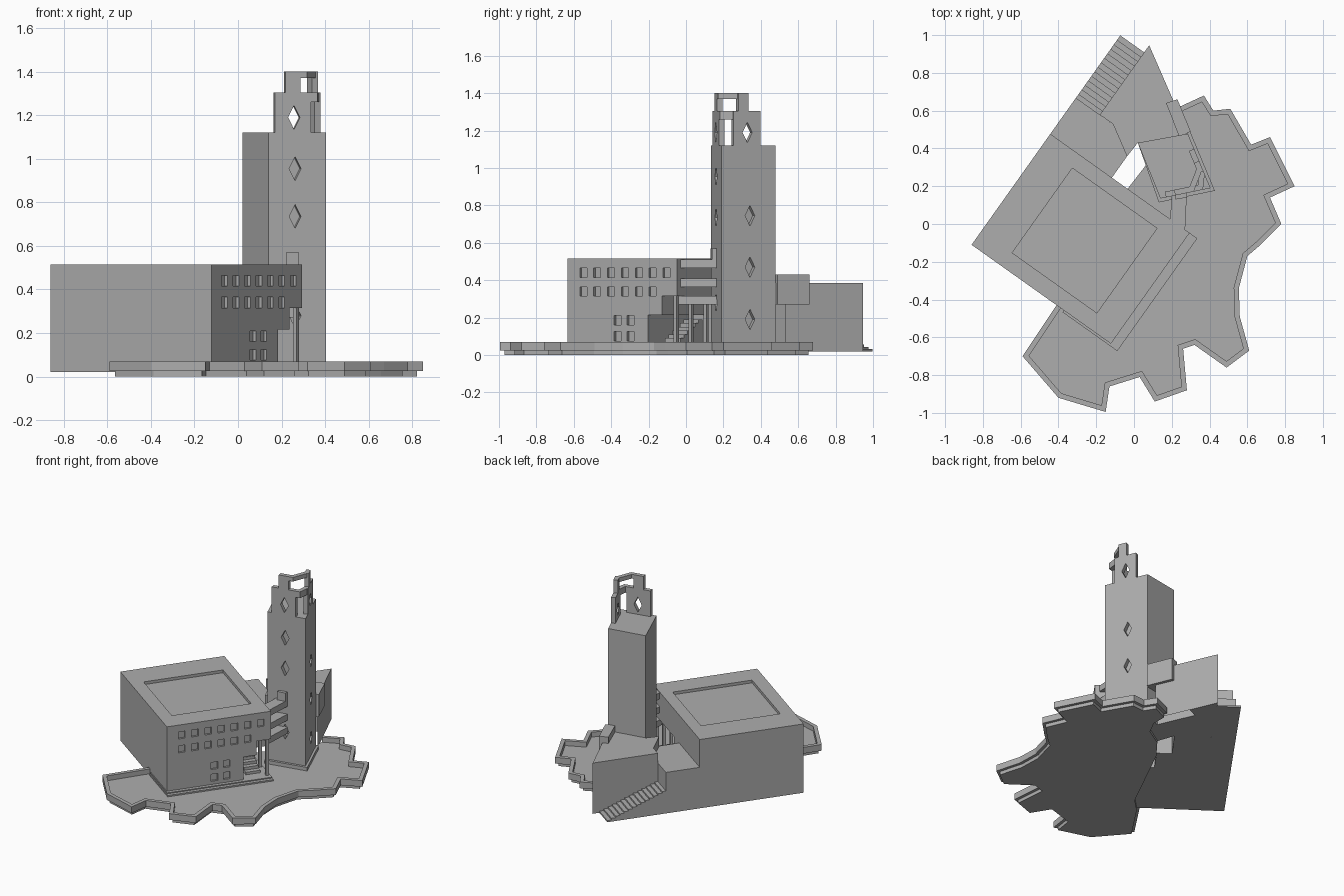
import bpy, bmesh
from mathutils import Vector

if "Cube" in bpy.data.objects:
    bpy.data.objects.remove(bpy.data.objects["Cube"])

stone = bpy.data.materials.new("grey_stone")
stone.use_nodes = True
grey = (.42, .42, .42, 1)
stone.diffuse_color = grey
stone.node_tree.nodes["Principled BSDF"].inputs["Base Color"].default_value = grey


# Helpers
def extrude(bm, loop, vec):
    """Add a closed prism made by sweeping a 3D loop along vec."""
    low = [bm.verts.new(p) for p in loop]
    high = [bm.verts.new(Vector(p) + Vector(vec)) for p in loop]
    faces = [bm.faces.new(low[::-1]), bm.faces.new(high)]
    for i in range(len(loop)):
        j = (i + 1) % len(loop)
        faces.append(bm.faces.new((low[i], low[j], high[j], high[i])))
    bmesh.ops.recalc_face_normals(bm, faces=faces)


def build(name, prisms):
    bm = bmesh.new()
    for loop, vec in prisms:
        extrude(bm, loop, vec)
    mesh = bpy.data.meshes.new(name)
    bm.to_mesh(mesh)
    bm.free()
    mesh.materials.append(stone)
    ob = bpy.data.objects.new(name, mesh)
    bpy.context.collection.objects.link(ob)
    return ob


def slab(plan, z0, z1):
    return [(p[0], p[1], z0) for p in plan], (0, 0, z1 - z0)


def cut(ob, prisms):
    cutter = build("cutter", prisms)
    cutter.hide_render = True
    mod = ob.modifiers.new("openings", "BOOLEAN")
    mod.operation = "DIFFERENCE"
    mod.solver = "EXACT"
    mod.object = cutter
    bpy.context.view_layer.objects.active = ob
    bpy.ops.object.modifier_apply(modifier=mod.name)
    bpy.data.objects.remove(cutter)


def inset(path, d):
    """Offset an open path to its left with mitred corners."""
    pts = [Vector(p) for p in path]
    out = []
    for i, p in enumerate(pts):
        a = (p - pts[i - 1]).normalized() if i else None
        b = (pts[i + 1] - p).normalized() if i + 1 < len(pts) else None
        a, b = a or b, b or a
        n = (Vector((-a.y, a.x)) + Vector((-b.y, b.x))).normalized()
        out.append(p + n * d / max(n.dot(Vector((-a.y, a.x))), .5))
    return out


# Hall frame: u runs along the front wall, v runs towards the back
origin = Vector((-.86, -.11))
U = Vector((.815, -.579))
V = Vector((.579, .815))
LU, LV, TOP = .905, .72, .515


def hall(u, v):
    return origin + U * u + V * v


def block(u0, u1, v0, v1, z0, z1):
    return slab([hall(u0, v0), hall(u1, v0), hall(u1, v1), hall(u0, v1)], z0, z1)


# Main hall with sunken roof, open corner and windows
main_hall = build("main_hall", [block(0, LU, 0, LV, .02, TOP)])
cut(main_hall, [block(.2, .75, .09, .64, TOP - .02, TOP + .1)])
cut(main_hall, [block(.5, 1, .53, 1, -.1, .215)])
cut(main_hall, [block(.5, 1, .62, 1, .2, .315)])
windows = [(.104 + .091 * i, .44) for i in range(7)]
windows += [(.104 + .091 * i, .34) for i in range(6)]
windows += [(v, z) for v in (.33, .415) for z in (.185, .1)]
cut(main_hall, [block(LU - .015, 1, v - .023, v + .023, z - .025, z + .025)
                for v, z in windows])

# Posts and stair in the open corner
build("corner_posts", [block(u, u + .02, .69, .71, .03, .316) for u in (.6, .74, .875)])
build("corner_stair", [block(.84 - .034 * i, .874 - .034 * i, .57, .67, .03, .05 + .02 * i)
                       for i in range(8)])

# Plaza with parapet
rim = [(-.41, -.43), (-.59, -.7), (-.4, -.92), (-.15, -.995), (-.13, -.86),
       (.03, -.81), (.11, -.94), (.28, -.88), (.26, -.66), (.32, -.64),
       (.49, -.76), (.61, -.67), (.56, -.49), (.555, -.34), (.6, -.17),
       (.67, -.11), (.78, 0), (.72, .14), (.85, .2), (.72, .46), (.62, .42),
       (.51, .61), (.42, .6), (.37, .68), (.24, .62)]
build("plaza_parapet", [slab(rim + inset(rim, .027)[::-1], .025, .07)])
floor = inset(rim, .02) + [Vector(p) for p in
                           ((.25, .5), (.2, .4), (.07, .32), (-.035, .185), (-.3, -.35))]
build("plaza_floor", [slab(floor, 0, .035)])
build("hall_curb", [block(.6, LU + .05, -.012, LV, .01, .045),
                    block(.6, LU + .025, -.006, LV, .01, .052)])

# Tower shaft
P1, P2, P3, P4 = [Vector(p) for p in ((.14, .135), (.405, .19), (.285, .478), (.02, .43))]
CROWN = 1.12
tower = build("tower", [slab((P1, P2, P3, P4), .02, CROWN)])


def plate(a, b, s0, s1, z0, z1, depth=.03):
    d = (b - a).normalized()
    n = Vector((-d.y, d.x)) * depth
    p, q = a + d * s0, a + d * s1
    return slab([p, q, q + n, p + n], z0, z1)


def diamond(a, b, s, z, depth=.03):
    d = (b - a).normalized()
    n = Vector((-d.y, d.x))
    c = a + d * s - n * .02
    ring = [(c.x + d.x * w, c.y + d.y * w, z + h)
            for w, h in ((-.028, 0), (0, -.055), (.028, 0), (0, .055))]
    return ring, (n.x * (depth + .02), n.y * (depth + .02), 0)


cut(tower, [diamond(P1, P2, .125, z) for z in (.28, .735, .955)]
    + [diamond(P2, P3, .165, z) for z in (.19, .47, .745)])

# Stepped tower crown: two pierced panels joined by bars across the corner
for name, a, b, low, high, s in (("front", P1, P2, (.03, .2), (.08, .15), .12),
                                 ("side", P2, P3, (.07, .225), (.097, .156), .15)):
    panel = build(name + "_crown_panel", [plate(a, b, *low, CROWN - .01, 1.305)])
    cut(panel, [diamond(a, b, s, 1.19, .06)])
    build(name + "_crown_top", [plate(a, b, *high, 1.305, 1.4)])


def on_face(a, b, s):
    return a + (b - a).normalized() * s


for name, s, t, z0, z1 in (("lower", .19, .08, 1.26, 1.305), ("upper", .14, .11, 1.37, 1.4)):
    a, b = on_face(P1, P2, s), on_face(P2, P3, t)
    knee = on_face(P1, P2, s + .04)
    build(name + "_crown_bar", [plate(a, knee, 0, (knee - a).length, z0, z1),
                                plate(knee, b, 0, (b - knee).length, z0, z1)])

# Tower plinth
centre = (P1 + P3) / 2
build("tower_plinth", [slab([centre + (p - centre) * 1.12 for p in (P1, P2, P3)] + [P4],
                            .02, .06)])

# Bridges between hall and tower
build("bridges", [slab([(.19, .0), (.27, -.04), (.28, .17), (.2, .16)], z, z + .045)
                  for z in (.27, .365, .465)])
build("bridge_door", [slab([(.22, .13), (.28, .14), (.28, .18), (.22, .17)], .51, .57)])

# Rear wing, terrace and outside stair
tip = hall(.155, 1.406)
wing = build("rear_wing", [slab([hall(.155, .955), tip, P3, P4, hall(.4, .858),
                                 hall(.24, .955)], .02, .385)])
edge = (P3 - tip).length
cut(wing, [plate(P3, tip, -.1, edge * .6, -.1, .27, .08)])
build("terrace", [slab([hall(0, LV), hall(0, .954), hall(.24, .955),
                        hall(.4, .858), hall(.4, LV)], .02, .315)])
build("entrance_canopy", [slab([(.17, .64), (.23, .66), (.3, .49), (.24, .46)], .27, .43)])
steps = 14
run = .41 / steps
build("outside_stair", [block(0, .155, 1.36 - run * (i + 1), 1.36 - run * i,
                              .02, .032 + .0115 * i) for i in range(steps)])
